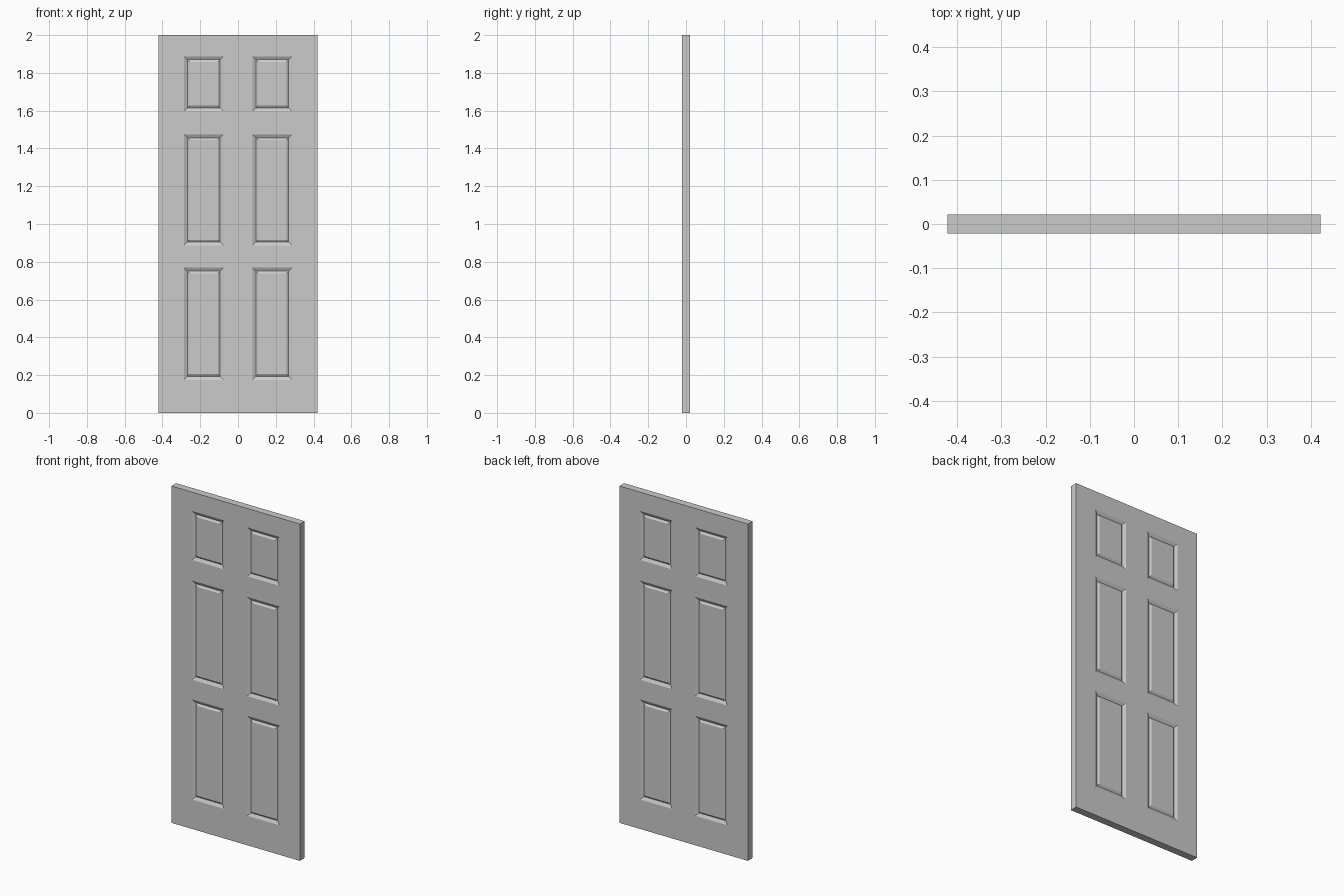
import bpy, bmesh

if "Cube" in bpy.data.objects:
    bpy.data.objects.remove(bpy.data.objects["Cube"])

W, T, H = 0.422, 0.022, 2.0
COLS = [(-0.287, -0.076), (0.076, 0.287)]
ROWS = [(0.175, 0.769), (0.886, 1.475), (1.597, 1.888)]

xs = [-W] + [x for c in COLS for x in c] + [W]
zs = [0.0] + [z for r in ROWS for z in r] + [H]

bm = bmesh.new()

# Front face split into stiles, rails and panel openings
grid = [[bm.verts.new((x, -T, z)) for x in xs] for z in zs]
for j in range(len(zs) - 1):
    for i in range(len(xs) - 1):
        bm.faces.new((grid[j][i], grid[j][i + 1], grid[j + 1][i + 1], grid[j + 1][i]))

# Slab thickness, keeping the same layout on the back
ext = bmesh.ops.extrude_face_region(bm, geom=bm.faces[:], use_keep_orig=True)
back = [g for g in ext["geom"] if isinstance(g, bmesh.types.BMVert)]
bmesh.ops.translate(bm, verts=back, vec=(0, 2 * T, 0))
bmesh.ops.recalc_face_normals(bm, faces=bm.faces[:])


def is_panel(face):
    c = face.calc_center_median()
    return (abs(face.normal.y) > 0.9
            and any(a < c.x < b for a, b in COLS)
            and any(a < c.z < b for a, b in ROWS))


# Sloped moulding down into the door, then the raised field of each panel
panels = [f for f in bm.faces if is_panel(f)]
bmesh.ops.inset_individual(bm, faces=panels, thickness=0.026, depth=-0.010)
bmesh.ops.inset_individual(bm, faces=panels, thickness=0.017, depth=0.008)

mesh = bpy.data.meshes.new("door_panel")
bm.to_mesh(mesh)
bm.free()
door = bpy.data.objects.new("door_panel", mesh)
bpy.context.collection.objects.link(door)
